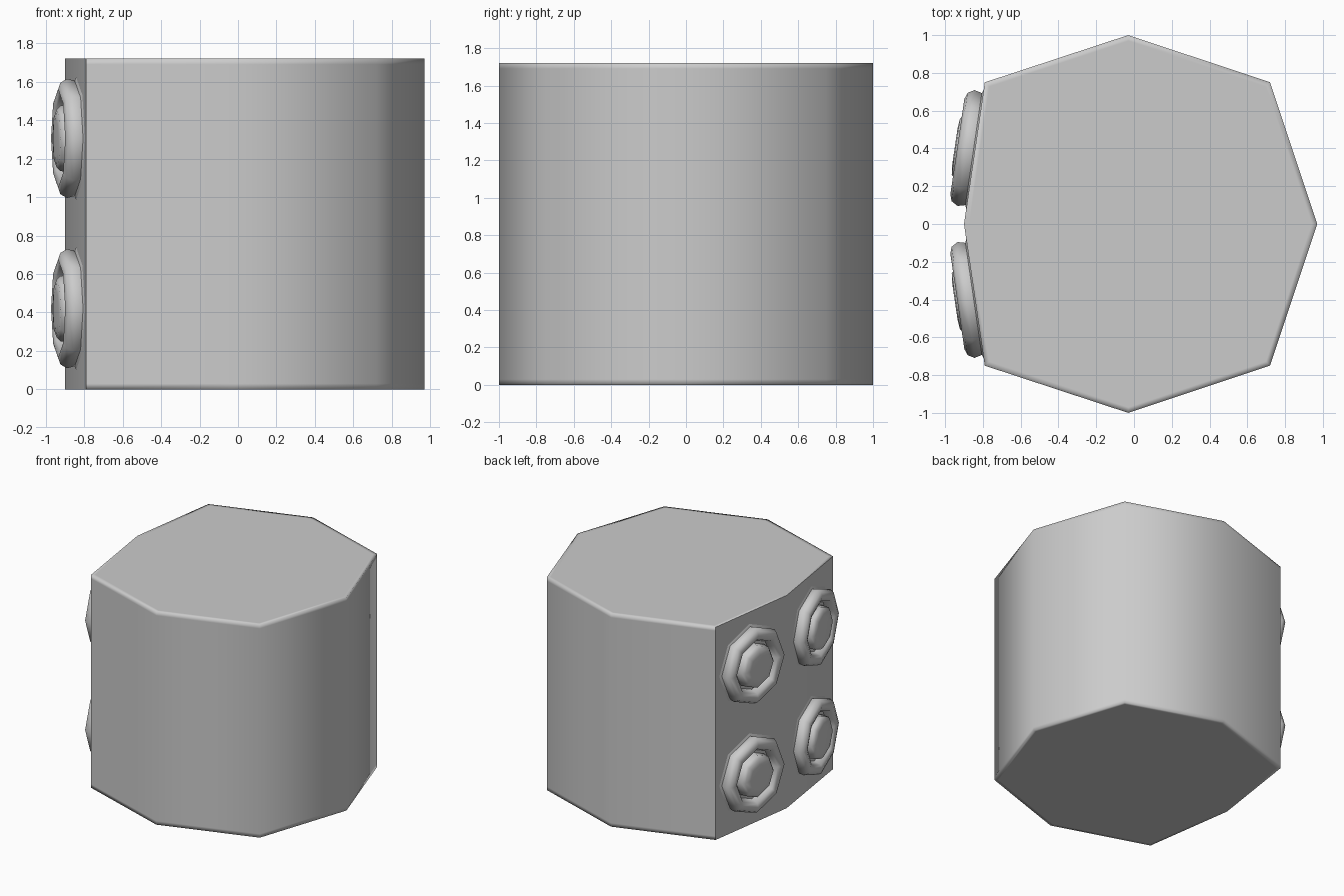
import bpy, bmesh, math
from mathutils import Matrix, Vector

cube = bpy.data.objects.get("Cube")
if cube:
    bpy.data.objects.remove(cube, do_unlink=True)

GREY = (0.6, 0.6, 0.6, 1.0)
HEIGHT, RIM = 1.72, 0.03

grey = bpy.data.materials.new("plain_grey")
grey.use_nodes = True
grey.diffuse_color = GREY
grey.node_tree.nodes["Principled BSDF"].inputs["Base Color"].default_value = GREY


def finish(name, bm):
    """Turn a bmesh into a grey, smooth-shaded object."""
    bmesh.ops.recalc_face_normals(bm, faces=bm.faces)
    for face in bm.faces:
        face.smooth = True
    mesh = bpy.data.meshes.new(name)
    bm.to_mesh(mesh)
    bm.free()
    mesh.materials.append(grey)
    obj = bpy.data.objects.new(name, mesh)
    bpy.context.collection.objects.link(obj)
    return obj


def loft(bm, loops):
    """Skin a stack of equal closed loops and cap both ends."""
    rows = [[bm.verts.new(p) for p in loop] for loop in loops]
    n = len(rows[0])
    for a, b in zip(rows, rows[1:]):
        for i in range(n):
            j = (i + 1) % n
            bm.faces.new((a[i], a[j], b[j], b[i]))
    bm.faces.new(rows[0])
    bm.faces.new(rows[-1])


# Body: eight-sided drum with a shallow two-plane panel on the -x side
outline = [(0.97, 0), (0.72, 0.75), (-0.03, 1), (-0.79, 0.75),
           (-0.90, 0), (-0.79, -0.75), (-0.03, -1), (0.72, -0.75)]


def ring(z, scale=1.0):
    return [(x * scale, y * scale, z) for x, y in outline]


body = bmesh.new()
loft(body, [ring(0, 1 - RIM), ring(0), ring(RIM), ring(HEIGHT - RIM),
            ring(HEIGHT), ring(HEIGHT, 1 - RIM)])
body.normal_update()
# Crisp border around the panel, soft rim elsewhere
for edge in body.edges:
    on_panel = [f.calc_center_median().x < -0.8 and abs(f.normal.z) < 0.5
                for f in edge.link_faces]
    if on_panel[0] != on_panel[1]:
        edge.smooth = False
finish("body", body)

# Button: collar, rounded ring, groove and raised centre as (radius, height)
profile = [(0.34, -0.005), (0.30, 0.01), (0.31, 0.05), (0.29, 0.085),
           (0.255, 0.097), (0.22, 0.085), (0.20, 0.03), (0.175, 0.03),
           (0.17, 0.085), (0.15, 0.105), (0.10, 0.11)]


def button(name, side, z):
    bm = bmesh.new()
    loft(bm, [[(r * math.cos(k * math.pi / 4), r * math.sin(k * math.pi / 4), h)
               for k in range(8)] for r, h in profile])
    # Stand the button on its half of the panel
    normal = Vector((-0.75, side * 0.11, 0)).normalized()
    up = Vector((0, 0, 1))
    across = up.cross(normal)
    place = Matrix((across, up, normal)).transposed().to_4x4()
    place.translation = (-0.90 + 0.11 * 0.4 / 0.75 + 0.002, side * 0.395, z)
    bm.transform(place)
    obj = finish(name, bm)
    bpy.ops.object.select_all(action="DESELECT")
    obj.select_set(True)
    bpy.context.view_layer.objects.active = obj
    bpy.ops.object.shade_smooth_by_angle(angle=math.radians(65))


for level, z in (("lower", 0.42), ("upper", 1.305)):
    for word, side in (("front", -1), ("back", 1)):
        button(f"{level}_{word}_button", side, z)
